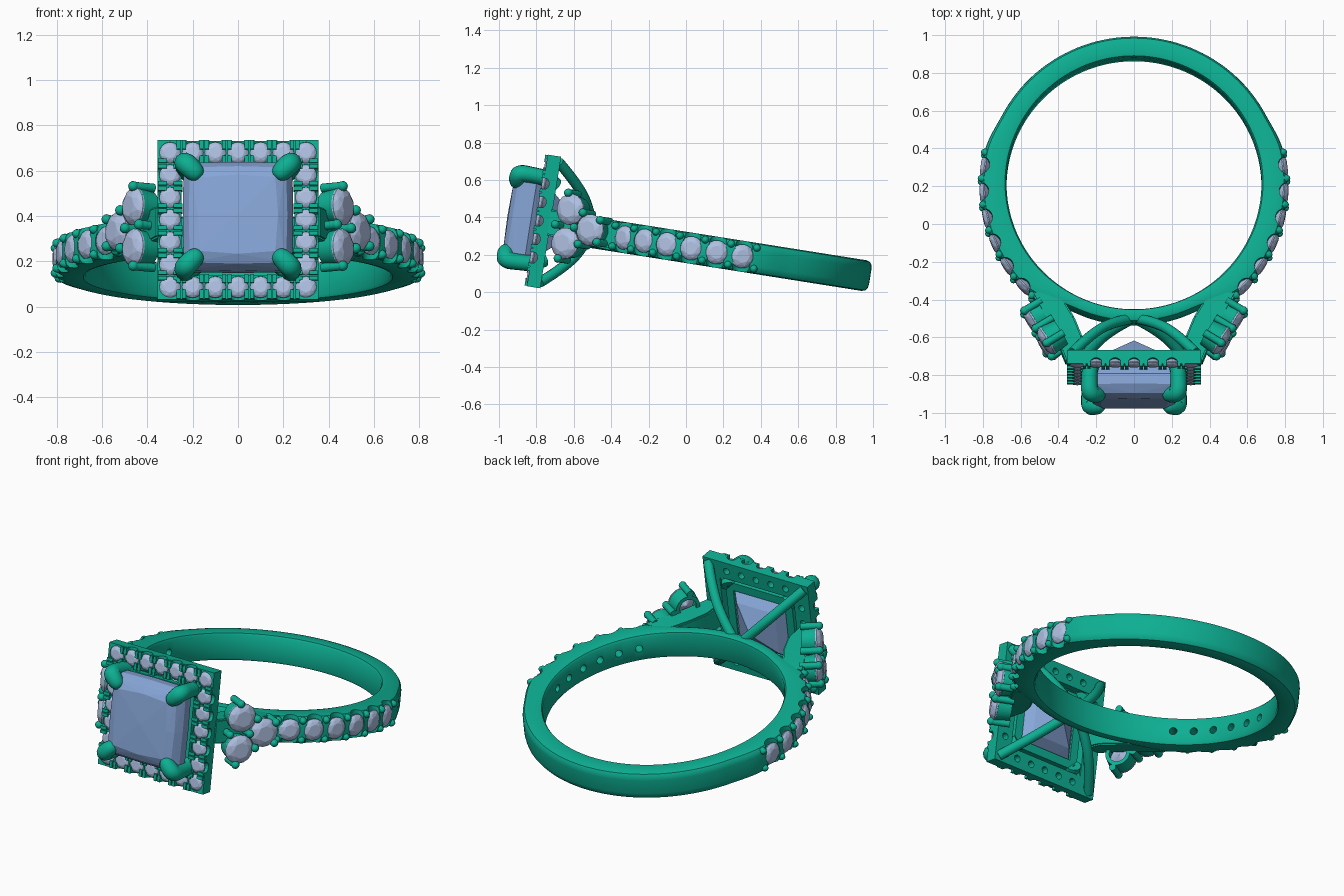
import bpy, bmesh, math
from mathutils import Vector as V, Matrix

if "Cube" in bpy.data.objects:
    bpy.data.objects.remove(bpy.data.objects["Cube"])

# Whole ring is built flat in its own frame (centre of the finger hole at the origin), then tilted
T = Matrix.Translation((0, 0.205, 0.207)) @ Matrix.Rotation(math.radians(-9), 4, 'X')
CZ = 0.018      # height of the head centre in the ring frame


def mat(name, c):
    m = bpy.data.materials.new(name)
    m.diffuse_color = (*c, 1)
    m.use_nodes = True
    m.node_tree.nodes["Principled BSDF"].inputs["Base Color"].default_value = m.diffuse_color
    return m


METAL = mat("green_metal", (0.004, 0.43, 0.29))
BLUE = mat("blue_stone", (0.24, 0.38, 0.68))
PALE = mat("pale_stone", (0.43, 0.53, 0.76))


def place(ob, m, angle=None):
    ob.matrix_world = T
    if m:
        ob.data.materials.append(m)
    if angle:
        bpy.ops.object.select_all(action='DESELECT')
        ob.select_set(True)
        bpy.context.view_layer.objects.active = ob
        bpy.ops.object.shade_smooth_by_angle(angle=math.radians(angle))
    return ob


def make(name, bm, m=None, angle=None):
    bmesh.ops.recalc_face_normals(bm, faces=bm.faces)
    me = bpy.data.meshes.new(name)
    bm.to_mesh(me)
    bm.free()
    ob = bpy.data.objects.new(name, me)
    bpy.context.collection.objects.link(ob)
    return place(ob, m, angle)


def frame_at(p, n):
    return Matrix.Translation(p) @ V(n).to_track_quat('Z', 'Y').to_matrix().to_4x4()


def rod(bm, a, b, r, seg=16):
    a, b = V(a), V(b)
    bmesh.ops.create_cone(bm, cap_ends=True, segments=seg, radius1=r, radius2=r,
                          depth=(b - a).length, matrix=frame_at((a + b) / 2, b - a))


def bead(bm, p, n, r, length):
    bmesh.ops.create_uvsphere(bm, u_segments=12, v_segments=8, radius=r,
                              matrix=frame_at(p, n) @ Matrix.Diagonal((1, 1, length / r, 1)))


def gem(bm, p, n, r):
    # brilliant cut as the hull of its facet corners
    M, vs = frame_at(p, n), []
    for rad, z, k, off in ((0.01, -.75, 4, 0), (1, -.06, 16, 0), (1, .04, 16, 0),
                           (.82, .24, 8, .5), (.55, .36, 8, 0)):
        for i in range(k):
            t = 2 * math.pi * (i + off) / k
            vs.append(bm.verts.new(M @ V((rad * r * math.cos(t), rad * r * math.sin(t), z * r))))
    bmesh.ops.convex_hull(bm, input=vs)


def cut(ob, bm):
    cutter = make("cutter", bm)
    cutter.hide_render = True
    mod = ob.modifiers.new("cut", 'BOOLEAN')
    mod.object, mod.solver, mod.use_self = cutter, 'EXACT', True
    bpy.context.view_layer.objects.active = ob
    bpy.ops.object.modifier_apply(modifier="cut")
    bpy.data.objects.remove(cutter)


def loft(bm, rings, closed=False):
    rows = [[bm.verts.new(p) for p in ring] for ring in rings]
    n = len(rows[0])
    for i in range(len(rows) if closed else len(rows) - 1):
        a, b = rows[i], rows[(i + 1) % len(rows)]
        for j in range(n):
            bm.faces.new((a[j], a[(j + 1) % n], b[(j + 1) % n], b[j]))
    if not closed:
        bm.faces.new(rows[0])
        bm.faces.new(rows[-1])


def tube(name, paths, r):
    cu = bpy.data.curves.new(name, 'CURVE')
    cu.dimensions, cu.bevel_depth, cu.bevel_resolution, cu.use_fill_caps = '3D', r, 4, True
    for path in paths:
        s = cu.splines.new('NURBS')
        s.points.add(len(path) - 1)
        for pt, (x, y, z, w) in zip(s.points, path):
            pt.co, pt.radius = (x, y, z + CZ, 1), w
        s.order_u, s.use_endpoint_u, s.resolution_u = 3, True, 8
    ob = bpy.data.objects.new(name, cu)
    bpy.context.collection.objects.link(ob)
    place(ob, METAL)


def square_frame(bm, o, i, y0, y1):
    loft(bm, [[(sx * w, y, sz * w + CZ) for w, y in ((o, y0), (o, y1), (i, y1), (i, y0))]
              for sx, sz in ((1, 1), (-1, 1), (-1, -1), (1, -1))], closed=True)


# Band: rounded section, thinner at the front, slightly thicker along the stones
def ease(x, a, b):
    t = min(1, max(0, (x - a) / (b - a)))
    return t * t * (3 - 2 * t)


def polar(deg, r, s=1, z=0):
    t = math.radians(deg)       # measured from the front
    return V((s * r * math.sin(t), -r * math.cos(t), z))


SECTION = [(0, .8), (.06, .95), (.2, 1), (.7, 1), (.88, .93), (.97, .75), (1, .5), (1, -.5),
           (.97, -.75), (.88, -.93), (.7, -1), (.2, -1), (.06, -.95), (0, -.8)]
bm = bmesh.new()
rings = []
for k in range(144):
    d = k * 2.5
    a = min(d, 360 - d)
    ro = .745 + .065 * ease(a, 25, 48) - .02 * ease(a, 102, 118)
    rings.append([polar(d, .675 + (ro - .675) * u, 1, .083 * v) for u, v in SECTION])
loft(bm, rings, closed=True)
band = make("band", bm, METAL)

# Band stones with seats, edge scallops, drill holes and beads
cb, gb, bb = bmesh.new(), bmesh.new(), bmesh.new()
for s in (1, -1):
    for i in range(6):
        a = 47 + 10 * i
        rod(cb, polar(a, .778, s), polar(a, .9, s), .058, 20)
        rod(cb, polar(a, .6, s), polar(a, .85, s), .022, 12)
        rod(cb, polar(a, .817, s, -.2), polar(a, .817, s, .2), .047, 20)
        gem(gb, polar(a, .795, s), polar(a, 1, s), .064)
    for i in range(7):
        for z in (-.056, .056):
            bead(bb, polar(42 + 10 * i, .802, s, z), polar(42 + 10 * i, 1, s), .021, .026)
cut(band, cb)
place(band, None, 35)
make("band_stones", gb, PALE)
make("band_beads", bb, METAL, 50)

# Shoulders rising from the band to the head
OUTER = [(.545, -.58), (.50, -.67), (.43, -.79), (.36, -.96)]
INNER = [(.40, -.58), (.315, -.72), (.27, -.83), (.265, -.96)]
for s, side in ((1, "right"), (-1, "left")):
    bm = bmesh.new()
    loft(bm, [[(s * x, y, z + CZ * k / 3) for x, y, z in
               ((o[0], o[1], h), (o[0], o[1], -h), (n[0], n[1], -h), (n[0], n[1], h))]
              for k, (o, n, h) in enumerate(zip(OUTER, INNER, (.08, .08, .075, .07)))])
    bmesh.ops.bevel(bm, geom=bm.edges[:], offset=.008, segments=2, affect='EDGES')
    make(side + "_shoulder", bm, METAL, 40)

    # Three-stone cluster on each shoulder: open cups, stones and prongs
    n, u = V((s * .85, -.52, 0)).normalized(), V((s * .52, .85, 0)).normalized()
    base = V((s * .46, -.85, .012))
    spot = lambda a, z: base + u * a + V((0, 0, z))
    cups, stones, prongs = bmesh.new(), bmesh.new(), bmesh.new()
    for a, z in ((0, .092), (0, -.092), (.142, 0)):
        M = frame_at(spot(a, z), n)
        loft(cups, [[M @ V((r * math.cos(t), r * math.sin(t), d))
                     for r, d in ((.083, 0), (.072, -.085), (.05, -.085), (.068, 0))]
                    for t in (2 * math.pi * k / 24 for k in range(24))], closed=True)
        gem(stones, spot(a, z), n, .084)
    for a, z in ((-.02, .178), (-.02, -.178), (.05, 0), (-.07, 0), (.09, .085),
                 (.09, -.085), (.205, .06), (.205, -.06)):
        p = spot(a, z)
        rod(prongs, p - n * .09, p + n * .015, .02, 12)
        bead(prongs, p + n * .015, n, .023, .023)
    make(side + "_cluster_cups", cups, METAL, 40)
    make(side + "_cluster_stones", stones, PALE)
    make(side + "_cluster_prongs", prongs, METAL, 50)

# Square halo plate with 24 stones
bm = bmesh.new()
square_frame(bm, .356, .25, -.943, -1.015)
halo = make("halo_plate", bm, METAL)
cb, gb, bb = bmesh.new(), bmesh.new(), bmesh.new()
for i in range(-3, 4):
    for j in range(-3, 4):
        if max(abs(i), abs(j)) < 3:
            continue
        x, z = i * .1, j * .1 + CZ
        rod(cb, (x, -.99, z), (x, -1.1, z), .047)
        rod(cb, (x, -.9, z), (x, -1.05, z), .02, 12)
        gem(gb, (x, -1.006, z), (0, -1, 0), .048)
        if abs(i) == 3 and abs(j) < 3:
            rod(cb, (x, -1.017, z), (x * 1.4, -1.017, z), .034)
        if abs(j) == 3 and abs(i) < 3:
            rod(cb, (x, -1.017, z), (x, -1.017, z + j * .04), .034)
cut(halo, cb)

# Halo studs, in pairs on both edges of each gap
for k in range(6):
    t = -.25 + .1 * k
    for w in (-.334, -.264, .264, .334):
        for dt in (-.012, .012):
            for px, pz, sx, sz in ((t + dt, w, .018, .04), (w, t + dt, .04, .018)):
                bmesh.ops.create_cube(bb, size=1, matrix=Matrix.Translation((px, -1.008, pz + CZ))
                                      @ Matrix.Diagonal((sx, .04, sz, 1)))
make("halo_stones", gb, PALE)
make("halo_studs", bb, METAL)

# Inner seat under the centre stone
bm = bmesh.new()
square_frame(bm, .225, .175, -.955, -.995)
make("stone_seat", bm, METAL)

# Centre stone: square cut with bowed crown and pointed back
bm = bmesh.new()
vs = [bm.verts.new((0, -.835, CZ))]
for w, y, bow in ((.13, -.915, 0), (.225, -1.03, .005), (.24, -1.05, .004), (.24, -1.105, .004),
                  (.212, -1.15, .006), (.165, -1.172, .012)):
    for sx, sz in ((1, 1), (-1, 1), (-1, -1), (1, -1)):
        vs.append(bm.verts.new((sx * w, y, sz * w + CZ)))
    for cx, cz in ((1, 0), (-1, 0), (0, 1), (0, -1)):
        vs.append(bm.verts.new((cx * (w + bow), y, cz * (w + bow) + CZ)))
vs.append(bm.verts.new((0, -1.177, CZ)))
bmesh.ops.convex_hull(bm, input=vs)
make("centre_stone", bm, BLUE)

# Corner claws and the basket arms that meet on the band
CORNERS = [(sx, sz) for sx in (1, -1) for sz in (1, -1)]
CLAW = [(.2, -.95, 1), (.232, -1.0, 1), (.236, -1.08, 1), (.236, -1.15, 1.1), (.205, -1.155, 1.1),
        (.178, -1.155, .9), (.166, -1.155, .5), (.163, -1.155, .05)]
ARM = [(.325, -.95, 1), (.24, -.85, 1), (.12, -.755, 1), (0, -.715, 1)]
tube("claws", [[(sx * d, y, sz * d, w) for d, y, w in CLAW] for sx, sz in CORNERS], .043)
tube("basket_arms", [[(sx * d, y, sz * d, w) for d, y, w in ARM] for sx, sz in CORNERS], .028)
# Struts joining the seat to the halo corners
tube("seat_struts", [[(sx * d, -.965, sz * d, 1) for d in (.2, .24, .29)] for sx, sz in CORNERS], .02)
